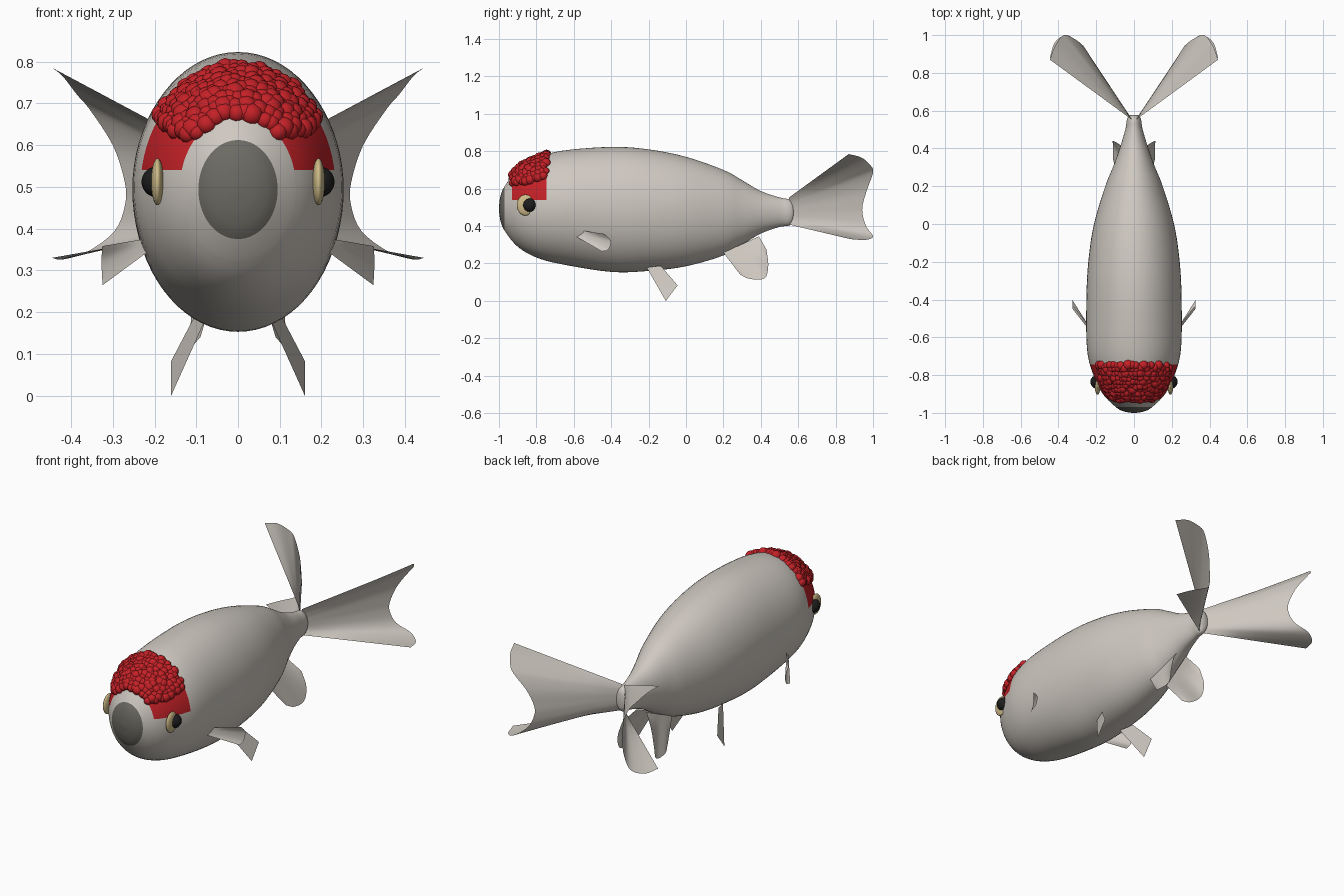
import bpy, bmesh, math, random
from mathutils import Vector, Matrix

if "Cube" in bpy.data.objects:
    bpy.data.objects.remove(bpy.data.objects["Cube"], do_unlink=True)
random.seed(4)


def material(name, rgb):
    mat = bpy.data.materials.new(name)
    mat.use_nodes = True
    mat.diffuse_color = (*rgb, 1)
    bsdf = mat.node_tree.nodes["Principled BSDF"]
    bsdf.inputs["Base Color"].default_value = (*rgb, 1)
    bsdf.inputs["Roughness"].default_value = 0.6
    return mat


pale = material("pale_skin", (0.62, 0.58, 0.53))
grey = material("mouth_grey", (0.15, 0.145, 0.125))
red = material("cap_red", (0.55, 0.015, 0.02))
gold = material("eye_gold", (0.62, 0.5, 0.25))
black = material("pupil_black", (0.012, 0.012, 0.012))


def finish(name, bm, *mats):
    mesh = bpy.data.meshes.new(name)
    bm.to_mesh(mesh)
    bm.free()
    for mat in mats:
        mesh.materials.append(mat)
    mesh.polygons.foreach_set("use_smooth", [True] * len(mesh.polygons))
    obj = bpy.data.objects.new(name, mesh)
    bpy.context.collection.objects.link(obj)
    return obj


def smooth_path(points, steps):
    """Catmull-Rom curve through points of any dimension."""
    pts = [Vector(p) for p in points]
    ext = [pts[0] * 2 - pts[1]] + pts + [pts[-1] * 2 - pts[-2]]
    out = []
    for a, b, c, d in zip(ext, ext[1:], ext[2:], ext[3:]):
        for i in range(steps):
            t = i / steps
            out.append((b * 2 + (c - a) * t + (a * 2 - b * 5 + c * 4 - d) * t ** 2
                        + (b * 3 - a - c * 3 + d) * t ** 3) / 2)
    return out + [pts[-1]]


# Body: elliptical sections lofted along y (y, half width, top, bottom)
profile = [(-1, .012, .507, .483), (-.992, .055, .56, .428), (-.97, .095, .612, .375),
           (-.9, .165, .705, .29), (-.8, .215, .763, .232), (-.66, .249, .803, .195),
           (-.4, .252, .823, .155), (-.2, .242, .81, .16), (0, .212, .77, .185),
           (.2, .152, .70, .243), (.3, .112, .645, .3), (.4, .076, .587, .36),
           (.5, .046, .553, .395), (.55, .038, .543, .402), (.572, .028, .522, .422),
           (.578, .01, .49, .455)]
SIDES = 72
bm = bmesh.new()
rings = []
for y, half, top, low in smooth_path(profile, 5):
    ring = []
    for k in range(SIDES):
        a = math.tau * k / SIDES
        ring.append(bm.verts.new((half * math.cos(a), y,
                                  (top + low) / 2 + (top - low) / 2 * math.sin(a))))
    rings.append(ring)
for r, s in zip(rings, rings[1:]):
    for k in range(SIDES):
        n = (k + 1) % SIDES
        bm.faces.new((r[k], r[n], s[n], s[k]))
bm.faces.new(rings[0])
bm.faces.new(rings[-1])
bmesh.ops.recalc_face_normals(bm, faces=bm.faces)

# Clean colour borders for the mouth disc and the red head patch
MOUTH, PATCH_FRONT, PATCH_BACK, PATCH_LOW = -.97, -.93, -.745, .54
for co, no in [((0, MOUTH, 0), (0, 1, 0)), ((0, PATCH_FRONT, 0), (0, 1, 0)),
               ((0, PATCH_BACK, 0), (0, 1, 0)), ((0, 0, PATCH_LOW), (0, 0, 1))]:
    geom = bm.verts[:] + bm.edges[:] + bm.faces[:]
    bmesh.ops.bisect_plane(bm, geom=geom, plane_co=co, plane_no=no, dist=1e-5)
spots, weights = [], []
for f in bm.faces:
    c = f.calc_center_median()
    if c.y < MOUTH:
        f.material_index = 1
    elif PATCH_FRONT < c.y < PATCH_BACK and c.z > PATCH_LOW:
        f.material_index = 2
        if c.z > .63 + .15 * (c.y + .9):
            spots.append([v.co.copy() for v in f.verts])
            weights.append(f.calc_area())
finish("body", bm, pale, grey, red)

# Bumpy cap: small balls scattered over the top of the head
bm = bmesh.new()
centres = []
for corners in random.choices(spots, weights, k=4000):
    mix = [random.random() for _ in corners]
    p = sum((c * m for c, m in zip(corners, mix)), Vector()) / sum(mix)
    if all((p - q).length > .0165 for q in centres):
        centres.append(p)
for p in centres[:420]:
    bmesh.ops.create_icosphere(bm, subdivisions=2, radius=random.uniform(.019, .028),
                               matrix=Matrix.Translation(p))
finish("head_bumps", bm, red)


def ball(name, loc, scale, mat):
    bm = bmesh.new()
    bmesh.ops.create_uvsphere(bm, u_segments=32, v_segments=20, radius=1,
                              matrix=Matrix.LocRotScale(Vector(loc), None, Vector(scale)))
    finish(name, bm, mat)


def fin(name, side, root, edge):
    """Thin sheet ruled from a straight root line to a shaped outer edge."""
    bm = bmesh.new()
    a, b = Vector(root[0]), Vector(root[1])
    flip = Vector((side, 1, 1))
    rows = []
    for i, p in enumerate(edge):
        base = a.lerp(b, i / (len(edge) - 1))
        rows.append([bm.verts.new(base.lerp(Vector(p), j / 6) * flip) for j in range(7)])
    for r, s in zip(rows, rows[1:]):
        for j in range(6):
            bm.faces.new((r[j], r[j + 1], s[j + 1], s[j]))
    finish(name, bm, pale)


tail_edge = smooth_path([(.445, .87, .785), (.42, .94, .765), (.385, .99, .72),
                         (.355, 1, .685), (.30, .97, .6), (.272, .945, .515),
                         (.27, .945, .46), (.295, .965, .395), (.36, 1, .345),
                         (.42, .96, .326), (.445, .88, .33)], 4)
anal_edge = smooth_path([(.09, .29, .14), (.11, .34, .118), (.112, .42, .12),
                         (.112, .44, .19), (.09, .43, .275)], 4)
pectoral_edge = smooth_path([(.325, -.435, .358), (.327, -.402, .32),
                             (.325, -.415, .275), (.325, -.45, .264)], 4)

for label, side in (("left", 1), ("right", -1)):
    # Eyes: flattened gold disc with a dark ball
    ball(label + "_eye_rim", (side * .193, -.858, .512), (.015, .046, .056), gold)
    ball(label + "_pupil", (side * .194, -.836, .512), (.037, .037, .037), black)
    # Fins
    fin(label + "_tail_fin", side, [(.008, .55, .552), (.008, .55, .408)], tail_edge)
    fin(label + "_anal_fin", side, [(.055, .2, .258), (.03, .39, .345)], anal_edge)
    fin(label + "_pectoral_fin", side, [(.225, -.555, .375), (.215, -.59, .345)],
        pectoral_edge)
    fin(label + "_pelvic_fin", side, [(.105, -.135, .188), (.08, -.21, .178)],
        [(.16, -.045, .083), (.16, -.108, 0)])
